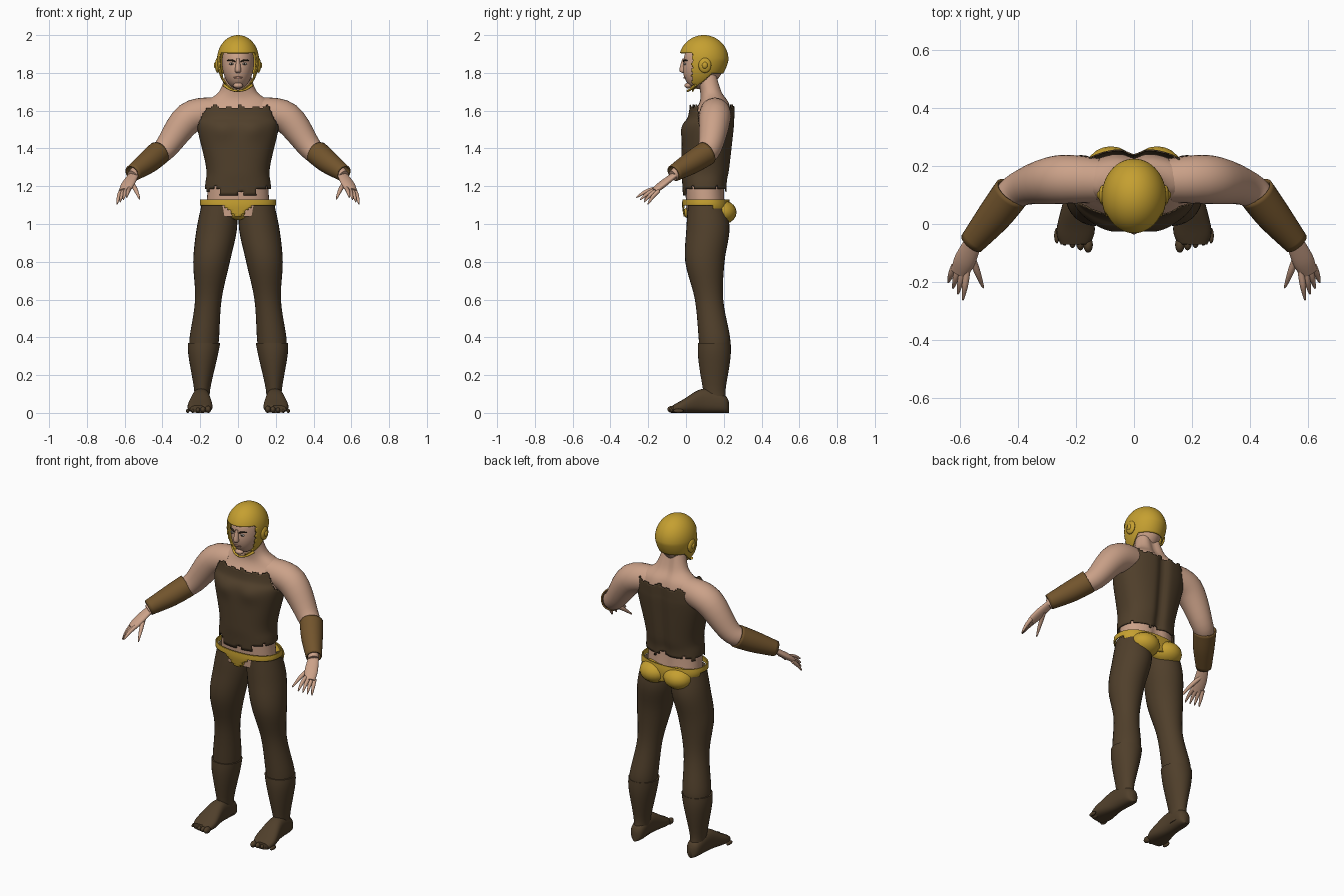
import bpy, bmesh, math
from mathutils import Vector

cube = bpy.data.objects.get("Cube")
if cube:
    bpy.data.objects.remove(cube, do_unlink=True)


def material(name, *rgb):
    mat = bpy.data.materials.new(name)
    mat.use_nodes = True
    mat.diffuse_color = (*rgb, 1)
    mat.node_tree.nodes["Principled BSDF"].inputs["Base Color"].default_value = (*rgb, 1)
    return mat


SKIN = material("skin", 0.6, 0.36, 0.25)
LIP = material("lip", 0.42, 0.21, 0.15)
BROWN = material("dark brown cloth", 0.08, 0.05, 0.024)
LEATHER = material("tan leather", 0.17, 0.09, 0.026)
GOLD = material("gold", 0.56, 0.35, 0.03)
DARK = material("dark hair", 0.03, 0.02, 0.01)
WHITE = material("eye white", 0.6, 0.55, 0.5)
X, Y, Z = Vector((1, 0, 0)), Vector((0, 1, 0)), Vector((0, 0, 1))


def finish(name, bm, mat, mirror=False, thick=0, keep=None):
    """Trim by rule, shade smooth, then add thickness and mirroring."""
    if keep:
        trimmed = [face for face in bm.faces if not keep(face.calc_center_median())]
        bmesh.ops.delete(bm, geom=trimmed, context="FACES")
    bmesh.ops.recalc_face_normals(bm, faces=bm.faces)
    mesh = bpy.data.meshes.new(name)
    bm.to_mesh(mesh)
    bm.free()
    mesh.materials.append(mat)
    mesh.shade_smooth()
    mesh.set_sharp_from_angle(angle=math.radians(60))
    obj = bpy.data.objects.new(name, mesh)
    bpy.context.collection.objects.link(obj)
    if thick:
        solid = obj.modifiers.new("thickness", "SOLIDIFY")
        solid.thickness = thick
        solid.offset = -1
    if mirror:
        obj.modifiers.new("mirror", "MIRROR").use_mirror_merge = False


def spline(keys, steps):
    """Smooth interpolation through rows of numbers."""
    rows = []
    last = len(keys) - 1
    for i in range(last):
        before, start, end, after = (Vector(keys[max(0, min(last, i + k))]) for k in (-1, 0, 1, 2))
        for step in range(steps):
            t = step / steps
            leave, arrive = (end - before) / 2, (after - start) / 2
            bend = end - start
            rows.append(start + t * leave + t * t * (3 * bend - 2 * leave - arrive)
                        + t * t * t * (leave + arrive - 2 * bend))
    return rows + [Vector(keys[last])]


def loft(name, keys, mat, axes=(X, Y), sides=28, steps=5, power=2, cap=True, sculpt=None, **options):
    """Skin over rings given as x, y, z, radius along u, radius along v."""
    rows = spline(keys, steps)
    bm = bmesh.new()
    rings = []
    for i, row in enumerate(rows):
        centre = Vector(row[:3])
        if axes:
            u, v = axes
        else:
            ahead, behind = rows[min(i + 1, len(rows) - 1)], rows[max(i - 1, 0)]
            along = Vector(ahead[:3]) - Vector(behind[:3])
            u = along.cross(Z).normalized()
            v = u.cross(along).normalized()
        ring = []
        for k in range(sides):
            angle = math.tau * k / sides
            c, s = math.cos(angle), math.sin(angle)
            point = (centre + u * row[3] * math.copysign(abs(c) ** (2 / power), c)
                     + v * row[4] * math.copysign(abs(s) ** (2 / power), s))
            if sculpt:
                sculpt(point, centre)
            ring.append(bm.verts.new(point))
        rings.append(ring)
    for low, high in zip(rings, rings[1:]):
        for k in range(sides):
            n = (k + 1) % sides
            bm.faces.new((low[k], low[n], high[n], high[k]))
    if cap:
        bm.faces.new(rings[0])
        bm.faces.new(rings[-1])
    finish(name, bm, mat, **options)


def limb(name, points, mat, flat=1, axes=None, **options):
    """Mirrored tube through points given as x, y, z, radius."""
    keys = [(*place, radius, radius * flat) for *place, radius in points]
    loft(name, keys, mat, axes=axes, mirror=True, **options)


def ball(name, place, size, mat, detail=10, sculpt=None, **options):
    bm = bmesh.new()
    bmesh.ops.create_uvsphere(bm, u_segments=2 * detail, v_segments=detail, radius=1)
    if sculpt:
        for vert in bm.verts:
            sculpt(vert.co)
    bmesh.ops.scale(bm, vec=size, verts=bm.verts)
    bmesh.ops.translate(bm, vec=place, verts=bm.verts)
    finish(name, bm, mat, **options)


def bump(distance, width):
    return math.exp(-(distance / width) ** 2)


def muscles(point, centre):
    """Spine groove behind, chest bulges in front."""
    if point.y > centre.y:
        point.y -= 0.02 * bump(point.x, 0.03)
    else:
        point.y -= 0.012 * bump(abs(point.x) - 0.085, 0.06) * bump(point.z - 1.5, 0.05)


# Bare torso and neck: height, middle, half width, half depth
body = [(1.04, .11, .17, .105), (1.2, .1, .16, .105), (1.3, .105, .155, .115), (1.5, .118, .2, .123),
        (1.57, .135, .2, .11), (1.64, .15, .18, .08), (1.7, .135, .1, .06), (1.8, .11, .066, .058)]
loft("torso", [(0, y, z, w, d) for z, y, w, d in body], SKIN, sides=40, power=2.2, sculpt=muscles)


# Ragged tunic follows the torso with a small gap
def tunic_cloth(p):
    ragged = 0.006 * math.sin(p.x * 90) + 0.004 * math.sin(p.x * 50 + 1)
    hem = 1.155 if abs(p.x) < 0.1 and p.y < 0.1 else 1.185
    top = 1.62 - 2 * max(0, abs(p.x) - 0.165)
    return hem + ragged < p.z < top + ragged


GAP = 0.014
tunic = [(0, y, z, w + GAP, d + GAP) for z, y, w, d in body[:5]]
tunic.append((0, .142, 1.65, .2, .12))
loft("tunic", tunic, BROWN, sides=96, steps=10, power=2.3, cap=False, sculpt=muscles,
     thick=0.006, keep=tunic_cloth)

# Arms, bracers and hands
limb("arm", [(.12, .15, 1.595, .076), (.26, .153, 1.56, .084), (.385, .125, 1.4, .062),
             (.45, .07, 1.35, .052), (.56, -.07, 1.255, .029)], SKIN)
limb("bracer", [(.42, .11, 1.375, .065), (.48, .03, 1.325, .06), (.56, -.066, 1.268, .044)],
     LEATHER, cap=False, thick=0.008)
limb("palm", [(.553, -.06, 1.26, .03), (.583, -.125, 1.21, .037), (.602, -.168, 1.175, .03)],
     SKIN, flat=0.5)


def finger(name, root, tip, radius):
    """Slightly arched taper with a rounded end."""
    root, tip = Vector(root), Vector(tip)
    points = [(*(root.lerp(tip, t) + Z * 0.03 * t * (1 - t)), radius * (1 - t ** 4 * 0.8))
              for t in (0, 0.5, 0.9, 1)]
    limb(name, points, SKIN, sides=12)


for i, name in enumerate(("index", "middle", "ring", "little")):
    finger(name + "_finger", (.575 + .015 * i, -.162 + .006 * i, 1.188 - .004 * i),
           (.59 + .017 * i, -.262 + .02 * i, 1.14 - .012 * i), 0.011)
finger("thumb", (.565, -.1, 1.22), (.52, -.22, 1.13), 0.012)

# Leggings
limb("legging", [(.1, .11, 1.1, .093), (.113, .116, .97, .107), (.14, .1, .8, .097),
                 (.157, .122, .6, .07), (.178, .15, .4, .078), (.182, .15, .33, .074)],
     BROWN, flat=1.07, axes=(X, Y))


# Boots, deeper than wide towards the ankle
def deepen(point, centre):
    point.y = centre.y + (point.y - centre.y) * (1.6 - 1.6 * centre.z)


limb("boot_shaft", [(.18, .15, .37, .086), (.185, .15, .3, .077), (.19, .15, .12, .042),
                    (.19, .16, .03, .043)], BROWN, axes=(X, Y), sculpt=deepen)
sole = [(.227, .015, .03), (.2, .04, .048), (.09, .047, .064), (-.02, .066, .034), (-.07, .05, .02)]
loft("foot", [(.2 - .05 * y, y, h, w, h) for y, w, h in sole], BROWN, axes=(X, Z), power=2.5, mirror=True)
for i in range(5):
    size = 0.019 - 0.002 * i
    ball(f"toe_{i + 1}", (.158 + .027 * i, -.072 + .008 * i, size), (size * .85, .027, size),
         BROWN, mirror=True)


# Briefs: belt band, front patch and seat
def briefs_cloth(p):
    low = 1.1
    if p.y < 0.1 and abs(p.x) < 0.08:
        low -= 0.07 * (1 - abs(p.x) / 0.08)
    elif p.y > 0.14:
        low -= 0.07 + 0.006 * math.sin(p.x * 80)
    return p.z > low


loft("briefs", [(0, .11, 1.02, .17, .12), (0, .107, 1.09, .2, .127), (0, .105, 1.13, .2, .124)],
     GOLD, sides=80, steps=12, power=2.3, cap=False, thick=0.007, keep=briefs_cloth)
ball("seat", (.08, .185, 1.062), (.088, .083, .066), GOLD, mirror=True)
ball("front_pouch", (0, .045, 1.06), (.05, .06, .04), GOLD)


# Head and face
def jaw(point):
    """Lengthen the lower half and bring it forward."""
    if point.z < 0:
        point.z *= 1.3
        point.y += 0.2 * point.z


ball("head", (0, .1, 1.86), (.085, .113, .112), SKIN, detail=20, sculpt=jaw)
loft("nose", [(0, -.008, 1.875, .008, .012), (0, -.016, 1.815, .016, .02), (0, -.01, 1.8, .01, .01)],
     SKIN, sides=14)
ball("chin", (0, .012, 1.733), (.026, .02, .015), SKIN)
ball("mouth", (0, -.006, 1.775), (.024, .008, .006), LIP)
ball("eye", (.034, -.006, 1.848), (.014, .006, .006), WHITE, mirror=True)
ball("iris", (.033, -.01, 1.848), (.005, .004, .005), DARK, mirror=True)
limb("eyebrow", [(.014, -.014, 1.86, .003), (.035, -.008, 1.867, .005), (.058, .006, 1.866, .002)],
     DARK, sides=10)


# Helmet with open face, cheek guards, ear bosses and chin strap
def helmet_shell(p):
    if p.z < 1.905 and p.y < 0.032 + 0.004 * math.sin(p.z * 200):
        return False
    return p.z > min(1.8, 1.705 + 0.9 * max(0, p.y - 0.035))


ball("helmet", (0, .094, 1.87), (.111, .131, .13), GOLD, detail=56, sculpt=jaw,
     thick=0.007, keep=helmet_shell)
ball("ear_boss", (.108, .1, 1.84), (.014, .034, .04), GOLD, mirror=True)
ball("ear_stud", (.118, .1, 1.84), (.01, .015, .018), GOLD, mirror=True)
limb("chin_strap", [(.074, .05, 1.735, .008), (.04, .022, 1.712, .006), (0, .008, 1.704, .006)],
     GOLD, sides=10)
